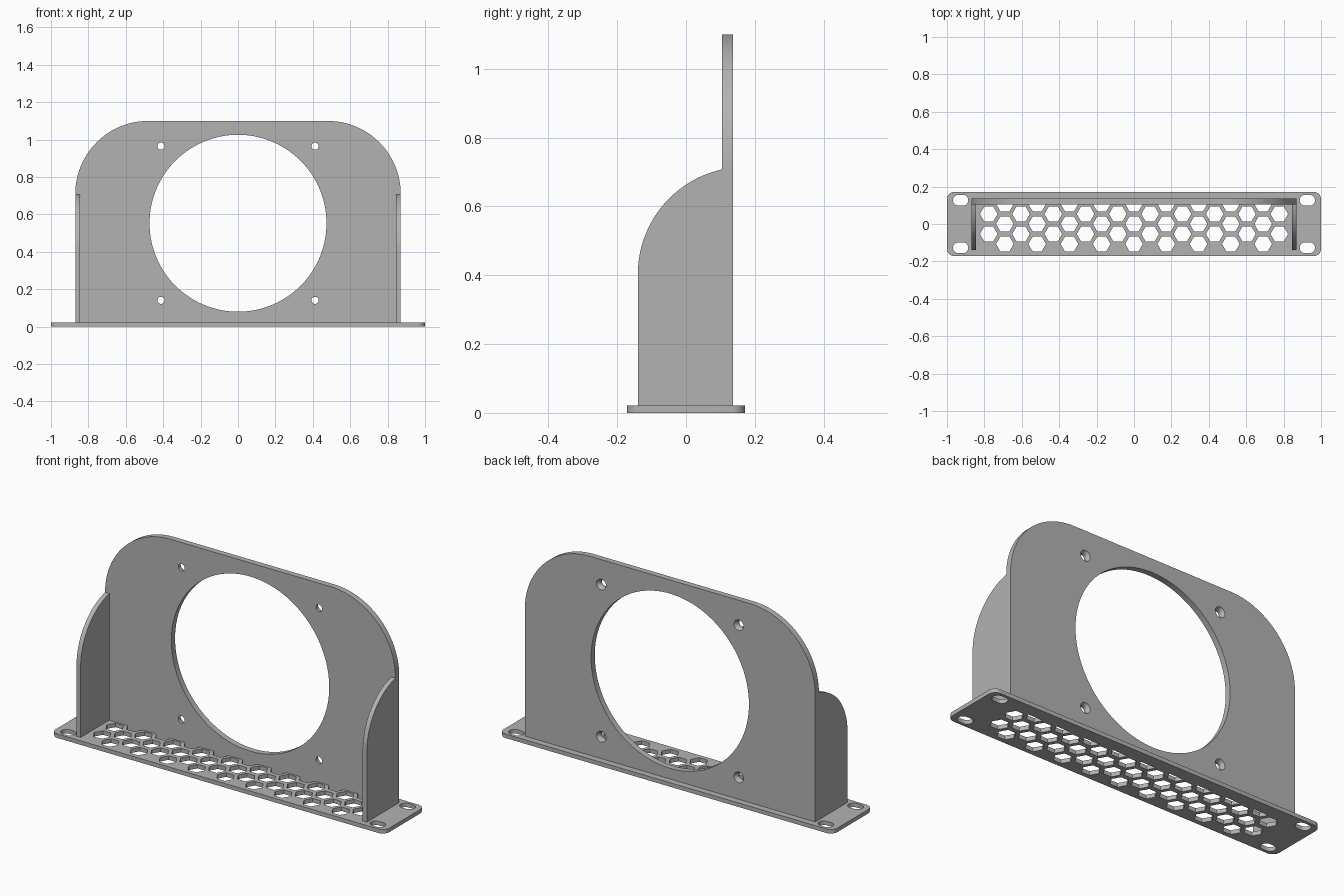
import bpy, bmesh
from math import sin, cos, pi, radians
from mathutils import Vector

default = bpy.data.objects.get("Cube")
if default:
    bpy.data.objects.remove(default, do_unlink=True)

BASE_TOP = 0.022
WALL_FRONT, WALL_BACK = 0.105, 0.137
HALF_W = 0.87

grey = bpy.data.materials.new("plain grey")
grey.use_nodes = True
grey.diffuse_color = (0.45, 0.45, 0.45, 1)
grey.node_tree.nodes["Principled BSDF"].inputs["Base Color"].default_value = grey.diffuse_color


def arc(cx, cy, r, start, end, n):
    """Points along an arc, angles in degrees."""
    angles = [radians(start + (end - start) * i / n) for i in range(n + 1)]
    return [(cx + r * cos(a), cy + r * sin(a)) for a in angles]


def circle(cx, cy, r, n, turn=0):
    return arc(cx, cy, r, turn, turn + 360, n)[:-1]


# Where a profile point (u, v) at depth d lies for each extrusion axis
PLACE = {
    "x": lambda u, v, d: Vector((d, u, v)),
    "y": lambda u, v, d: Vector((u, d, v)),
    "z": lambda u, v, d: Vector((u, v, d)),
}


def loft(bm, axis, lower, upper, lo, hi):
    """Closed solid between two profiles with matching point counts."""
    a = [bm.verts.new(PLACE[axis](u, v, lo)) for u, v in lower]
    b = [bm.verts.new(PLACE[axis](u, v, hi)) for u, v in upper]
    faces = [bm.faces.new(a), bm.faces.new(b)]
    for i in range(len(a)):
        j = (i + 1) % len(a)
        faces.append(bm.faces.new((a[i], a[j], b[j], b[i])))
    bmesh.ops.recalc_face_normals(bm, faces=faces)


def prism(bm, axis, profile, lo, hi):
    loft(bm, axis, profile, profile, lo, hi)


def make_object(name, bm):
    mesh = bpy.data.meshes.new(name)
    bm.to_mesh(mesh)
    bm.free()
    obj = bpy.data.objects.new(name, mesh)
    mesh.materials.append(grey)
    bpy.context.collection.objects.link(obj)
    return obj


def activate(obj):
    bpy.ops.object.select_all(action="DESELECT")
    obj.select_set(True)
    bpy.context.view_layer.objects.active = obj


def finish(obj, cutter_bm=None):
    """Cut the holes, then smooth the curved faces."""
    activate(obj)
    if cutter_bm:
        cutter = make_object("hole_cutter", cutter_bm)
        cutter.hide_render = True
        mod = obj.modifiers.new("holes", "BOOLEAN")
        mod.operation = "DIFFERENCE"
        mod.solver = "EXACT"
        mod.object = cutter
        bpy.ops.object.modifier_apply(modifier=mod.name)
        bpy.data.objects.remove(cutter, do_unlink=True)
    bpy.ops.object.shade_smooth_by_angle(angle=radians(30))


# Base plate with rounded corners
bx, by, br = 1.0, 0.172, 0.04
outline = []
for sx, sy, start in ((1, 1, 0), (-1, 1, 90), (-1, -1, 180), (1, -1, 270)):
    outline += arc(sx * (bx - br), sy * (by - br), br, start, start + 90, 8)
bm = bmesh.new()
prism(bm, "z", outline, 0, BASE_TOP)
base = make_object("base_plate", bm)

# Honeycomb vents; the rearmost row stops at the wall
cut = bmesh.new()
step_x, step_y, hex_r = 0.0863, 0.107, 0.047
for col in range(-9, 10):
    rows = (-0.5, 0.5) if col % 2 else (-1, 0, 1)
    for row in rows:
        x, y = col * step_x, row * step_y
        points = circle(x, y, hex_r, 6)
        if row == 1:
            half = hex_r * cos(pi / 3)
            low = y - hex_r * sin(pi / 3)
            wide = half + (WALL_FRONT - low) / math_tan if (math_tan := sin(pi / 3) / cos(pi / 3)) else half
            points = [(x - half, low), (x + half, low), (x + wide, WALL_FRONT), (x - wide, WALL_FRONT)]
        prism(cut, "z", points, -0.05, 0.1)

# Mounting slots in the four corners
for sx in (-1, 1):
    for sy in (-1, 1):
        cx, cy, r, half = sx * 0.927, sy * 0.127, 0.029, 0.012
        slot = arc(cx + half, cy, r, -90, 90, 12) + arc(cx - half, cy, r, 90, 270, 12)
        prism(cut, "z", slot, -0.05, 0.1)
finish(base, cut)

# Back wall with large rounded shoulders
top, shoulder = 1.1, 0.39
outline = [(-HALF_W, BASE_TOP), (HALF_W, BASE_TOP)]
outline += arc(HALF_W - shoulder, top - shoulder, shoulder, 0, 90, 28)
outline += arc(shoulder - HALF_W, top - shoulder, shoulder, 90, 180, 28)
bm = bmesh.new()
prism(bm, "y", outline, WALL_FRONT, WALL_BACK)
wall = make_object("back_wall", bm)

# Fan opening and four screw holes countersunk from behind
cut = bmesh.new()
fan_z = 0.553
prism(cut, "y", circle(0, fan_z, 0.473, 112), 0, 0.3)
for sx in (-1, 1):
    for sz in (-1, 1):
        x, z = sx * 0.412, fan_z + sz * 0.412
        n = 24
        rings = [(0.05, 0.019), (0.121, 0.019), (WALL_BACK + 0.003, 0.031)]
        loops = [[cut.verts.new((u, d, v)) for u, v in circle(x, z, r, n)] for d, r in rings]
        faces = [cut.faces.new(loops[0]), cut.faces.new(loops[-1])]
        for a, b in zip(loops, loops[1:]):
            faces += [cut.faces.new((a[i], a[(i + 1) % n], b[(i + 1) % n], b[i])) for i in range(n)]
        bmesh.ops.recalc_face_normals(cut, faces=faces)
finish(wall, cut)

# Side gussets with a curved front edge
profile = [(WALL_FRONT, BASE_TOP), (-0.14, BASE_TOP)]
profile += arc(0.172, 0.403, 0.312, 180, 102.4, 28)
profile[-1] = (WALL_FRONT, profile[-1][1])
for name, lo, hi in (("left_gusset", HALF_W - 0.025, HALF_W), ("right_gusset", -HALF_W, 0.025 - HALF_W)):
    bm = bmesh.new()
    prism(bm, "x", profile, lo, hi)
    finish(make_object(name, bm))
